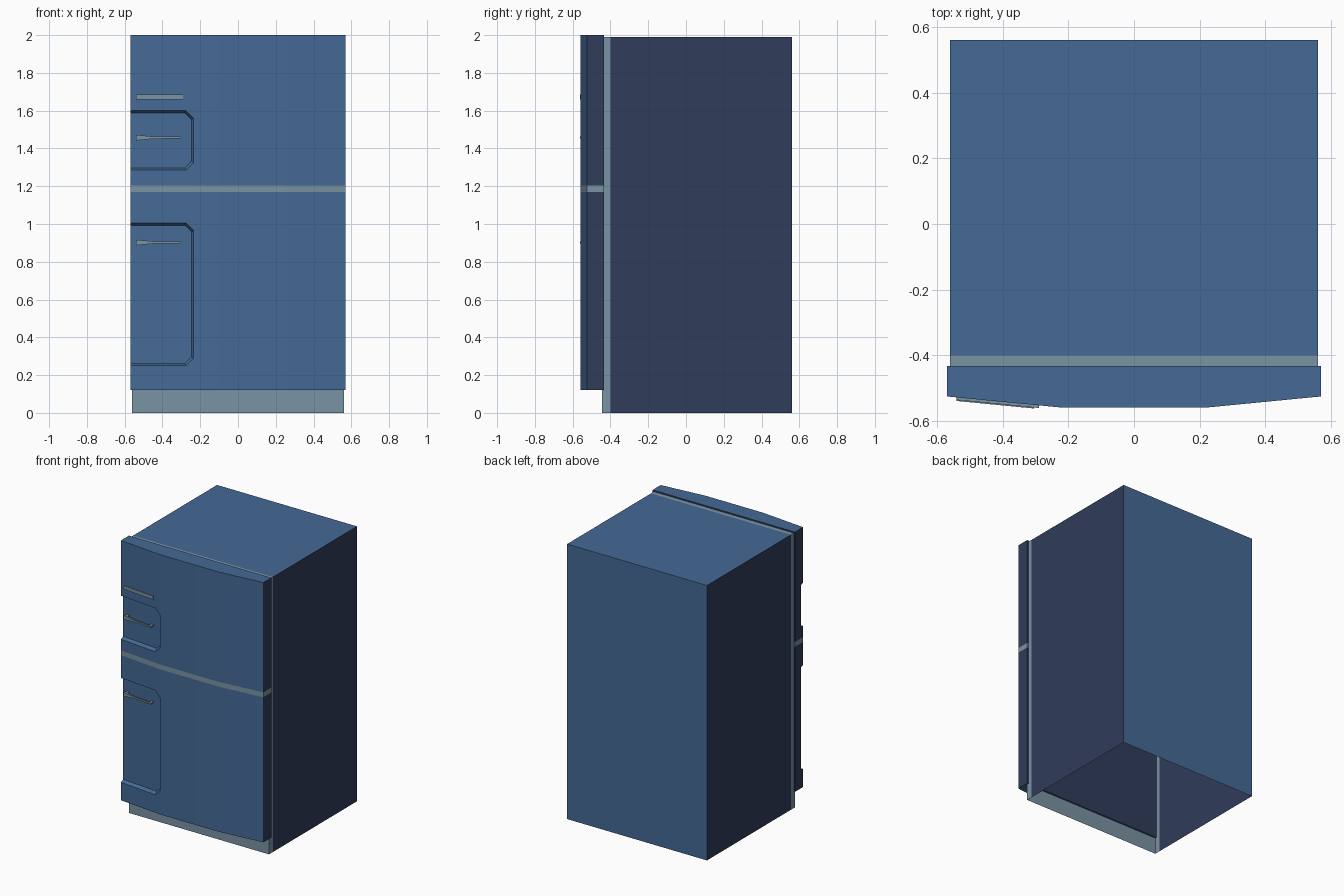
import bpy, bmesh, math

if "Cube" in bpy.data.objects:
    bpy.data.objects.remove(bpy.data.objects["Cube"])


def material(name, rgb):
    m = bpy.data.materials.new(name)
    m.diffuse_color = (*rgb, 1)
    m.use_nodes = True
    m.node_tree.nodes["Principled BSDF"].inputs["Base Color"].default_value = m.diffuse_color
    return m


BLUE = material("blue", (0.058, 0.144, 0.305))
NAVY = material("navy", (0.029, 0.045, 0.102))
GREY = material("blue grey", (0.195, 0.292, 0.366))


def finish(name, bm, mats):
    bmesh.ops.recalc_face_normals(bm, faces=bm.faces)
    me = bpy.data.meshes.new(name)
    bm.to_mesh(me)
    bm.free()
    for m in mats:
        me.materials.append(m)
    ob = bpy.data.objects.new(name, me)
    bpy.context.collection.objects.link(ob)
    return ob


def loft(name, ring_a, ring_b, mats):
    """Closed solid between two matching outlines."""
    bm = bmesh.new()
    a = [bm.verts.new(p) for p in ring_a]
    b = [bm.verts.new(p) for p in ring_b]
    n = len(a)
    bm.faces.new(a)
    bm.faces.new(b[::-1])
    for i in range(n):
        j = (i + 1) % n
        bm.faces.new((a[j], a[i], b[i], b[j]))
    return finish(name, bm, mats)


def paint_sides(ob):
    """Navy on faces turned sideways, and on the door backs."""
    for p in ob.data.polygons:
        side = abs(p.normal.x) > 0.97
        door_back = p.normal.y > 0.9 and p.center.y < 0
        p.material_index = 1 if side or door_back else 0


def front_y(x):
    """Bowed door front seen from above."""
    return -0.558 + max(0, abs(x) - 0.23) * 0.033 / 0.34


def on_front(outline, dy):
    return [(x, front_y(x) + dy, z) for x, z in outline]


# Cabinet shell, open at the bottom and behind the doors
def shell(name, y0, y1, z1, mats, drop):
    bm = bmesh.new()
    bmesh.ops.create_cube(bm, size=1)
    for v in bm.verts:
        v.co = (v.co.x * 1.12, y0 if v.co.y < 0 else y1, z1 if v.co.z > 0 else 0)
    bm.normal_update()
    dead = [f for f in bm.faces if drop(f.normal)]
    bmesh.ops.delete(bm, geom=dead, context='FACES')
    return finish(name, bm, mats)


cabinet = shell("cabinet", -0.40, 0.56, 1.99, [BLUE, NAVY],
                lambda n: n.z < -0.5 or n.y < -0.5)
paint_sides(cabinet)
shell("door_seal", -0.445, -0.40, 1.99, [GREY],
      lambda n: n.z < -0.5 or abs(n.y) > 0.5)

# Plinth front under the doors
bm = bmesh.new()
bm.faces.new([bm.verts.new(p) for p in ((-0.56, -0.445, 0), (0.56, -0.445, 0),
                                        (0.56, -0.445, 0.13), (-0.56, -0.445, 0.13))])
finish("plinth", bm, [GREY])

# Doors and the strip between them share one bowed plan
PLAN = [(x, front_y(x)) for x in (-0.57, -0.23, 0.23, 0.57)] + [(0.57, -0.433), (-0.57, -0.433)]


def slab(name, z0, z1, mats):
    return loft(name, [(x, y, z0) for x, y in PLAN], [(x, y, z1) for x, y in PLAN], mats)


def recess_ring(z0, z1, inset, dy):
    xr, c = -0.235 - inset, 0.04 - 0.5 * inset
    z0, z1 = z0 + inset, z1 - inset
    return on_front([(-0.65, z0), (xr - c, z0), (xr, z0 + c),
                     (xr, z1 - c), (xr - c, z1), (-0.65, z1)], dy)


def door(name, z0, z1, r0, r1):
    ob = slab(name, z0, z1, [BLUE, NAVY])
    # Handle recess, open to the left edge
    cutter = loft("recess_cutter", recess_ring(r0, r1, 0.012, 0.026),
                  recess_ring(r0, r1, -0.024, -0.052), [BLUE])
    cutter.hide_render = True
    mod = ob.modifiers.new("recess", 'BOOLEAN')
    mod.operation, mod.solver, mod.object = 'DIFFERENCE', 'EXACT', cutter
    bpy.ops.object.select_all(action='DESELECT')
    bpy.context.view_layer.objects.active = ob
    ob.select_set(True)
    bpy.ops.object.modifier_apply(modifier=mod.name)
    bpy.data.objects.remove(cutter)
    paint_sides(ob)
    bpy.ops.object.shade_smooth_by_angle(angle=math.radians(25))


door("lower_door", 0.12, 1.17, 0.25, 1.005)
door("upper_door", 1.205, 2.0, 1.285, 1.60)
slab("divider_strip", 1.17, 1.205, [GREY])


# Handles: tapered bar with a post at each end
def prism(name, outline, dy0, dy1):
    loft(name, on_front(outline, dy0), on_front(outline, dy1), [GREY])


def rect(x0, x1, z0, z1):
    return [(x0, z0), (x1, z0), (x1, z1), (x0, z1)]


for label, z in (("lower", 0.902), ("upper", 1.457)):
    taper = [(-0.54, 0.015), (-0.50, 0.011), (-0.45, 0.006), (-0.305, 0.005)]
    outline = [(x, z - h) for x, h in taper] + [(x, z + h) for x, h in taper[::-1]]
    prism(label + "_handle_bar", outline, -0.011, 0.001)
    prism(label + "_handle_left_post", rect(-0.535, -0.515, z - 0.011, z + 0.011), -0.002, 0.028)
    prism(label + "_handle_right_post", rect(-0.325, -0.307, z - 0.004, z + 0.004), -0.002, 0.028)

# Plain trim plate on the upper door
prism("trim_plate", rect(-0.54, -0.29, 1.66, 1.685), -0.008, 0.001)
